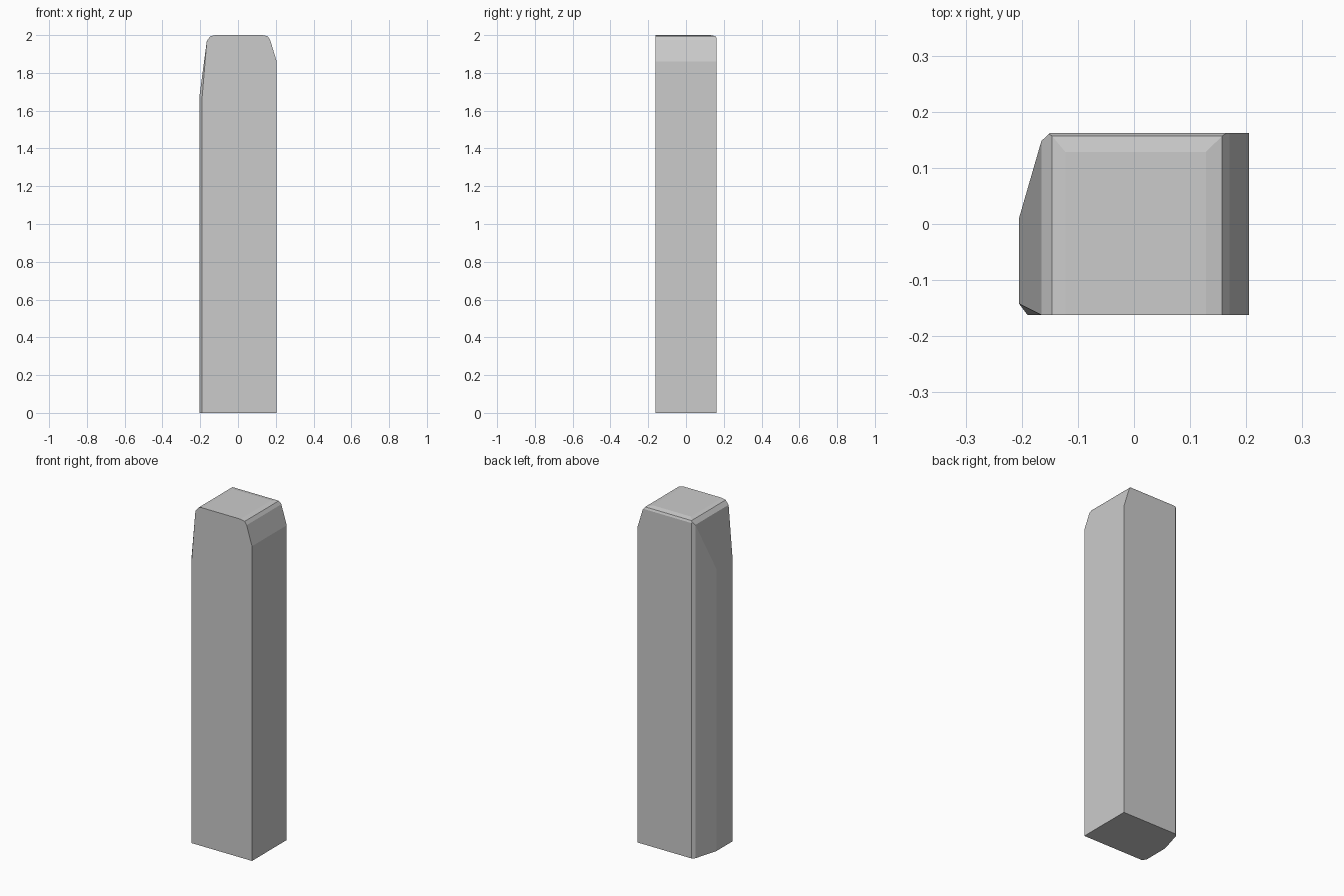
import bpy, bmesh
from mathutils import Vector

if "Cube" in bpy.data.objects:
    bpy.data.objects.remove(bpy.data.objects["Cube"])

HALF_DEPTH = 0.162

# Front silhouette of the post, extruded front to back
profile = [(-.205, 0), (.205, 0), (.205, 1.86), (.17, 1.975), (.157, 1.994),
           (.128, 2), (-.122, 2), (-.146, 1.994), (-.165, 1.97), (-.205, 1.67)]
bm = bmesh.new()
front = bm.faces.new([bm.verts.new((x, -HALF_DEPTH, z)) for x, z in profile])
ext = bmesh.ops.extrude_face_region(bm, geom=[front], use_keep_orig=True)
bmesh.ops.translate(bm, vec=(0, 2 * HALF_DEPTH, 0),
                    verts=[g for g in ext["geom"] if isinstance(g, bmesh.types.BMVert)])
bmesh.ops.recalc_face_normals(bm, faces=bm.faces[:])


def chip(a, b, c):
    """Slice off everything beyond the plane through three points."""
    a, b, c = Vector(a), Vector(b), Vector(c)
    n = (b - a).cross(c - a).normalized()
    if n.dot(Vector((0, 0, 1)) - a) > 0:
        n = -n
    bmesh.ops.bisect_plane(bm, geom=bm.verts[:] + bm.edges[:] + bm.faces[:],
                           dist=1e-5, plane_co=a, plane_no=n, clear_outer=True)
    bmesh.ops.holes_fill(bm, edges=[e for e in bm.edges if e.is_boundary], sides=0)


# Worn left side: long back taper, back corner, front corner
chip((-.205, .01, 0), (-.165, .148, 0), (-.205, .01, 1))
chip((-.165, .148, 0), (-.15, .162, 0), (-.165, .148, 1))
chip((-.205, -.142, 0), (-.19, -.162, 0), (-.205, -.142, 1))
chip((-.205, -.142, 1.67), (-.19, -.162, 1.67), (-.165, -.162, 1.97))

# Rounded back edge of the top
chip((0, .128, 2), (1, .128, 2), (0, .157, 1.994))
chip((0, .157, 1.994), (1, .157, 1.994), (0, .162, 1.982))

bmesh.ops.recalc_face_normals(bm, faces=bm.faces[:])
mesh = bpy.data.meshes.new("stone_post")
bm.to_mesh(mesh)
bm.free()
post = bpy.data.objects.new("stone_post", mesh)
bpy.context.collection.objects.link(post)
